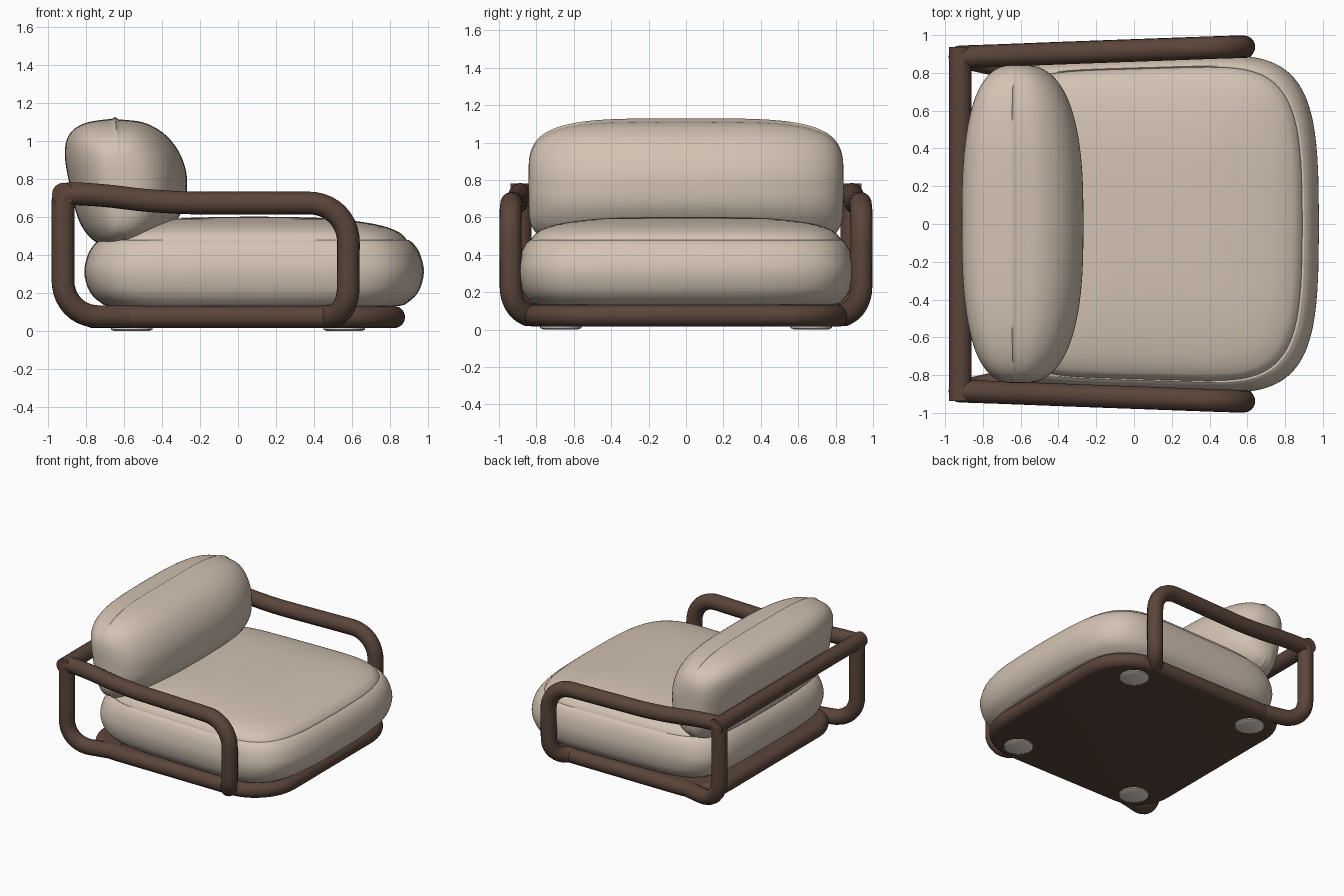
import bpy, bmesh, math
from mathutils import Vector

if "Cube" in bpy.data.objects:
    bpy.data.objects.remove(bpy.data.objects["Cube"])


def material(name, rgb):
    m = bpy.data.materials.new(name)
    m.diffuse_color = (*rgb, 1)
    m.use_nodes = True
    m.node_tree.nodes["Principled BSDF"].inputs["Base Color"].default_value = m.diffuse_color
    return m


FABRIC = material("beige fabric", (0.65, 0.545, 0.45))
WOOD = material("brown wood", (0.103, 0.059, 0.042))
PAD = material("pale foot pad", (1.0, 0.93, 0.86))


def finish(bm, name, mat, angle=50):
    bmesh.ops.recalc_face_normals(bm, faces=bm.faces)
    me = bpy.data.meshes.new(name)
    bm.to_mesh(me)
    bm.free()
    ob = bpy.data.objects.new(name, me)
    bpy.context.collection.objects.link(ob)
    me.materials.append(mat)
    bpy.ops.object.select_all(action='DESELECT')
    ob.select_set(True)
    bpy.context.view_layer.objects.active = ob
    bpy.ops.object.shade_smooth_by_angle(angle=math.radians(angle))
    return ob


def loft(name, rings, mat, angle=50):
    """Skin a stack of closed rings and cap both ends."""
    bm = bmesh.new()
    vs = [[bm.verts.new(p) for p in r] for r in rings]
    n = len(vs[0])
    for a, b in zip(vs, vs[1:]):
        for i in range(n):
            j = (i + 1) % n
            bm.faces.new((a[i], a[j], b[j], b[i]))
    bm.faces.new(vs[0])
    bm.faces.new(vs[-1])
    return finish(bm, name, mat, angle)


def spline(pts, steps):
    """Catmull-Rom curve through points."""
    pts = [Vector(p) for p in pts]
    n = len(pts)
    out = []
    for i in range(n - 1):
        a, b, c, d = (pts[max(0, min(n - 1, i + k))] for k in (-1, 0, 1, 2))
        for s in range(steps):
            t = s / steps
            out.append(0.5 * (2 * b + (c - a) * t + (2 * a - 5 * b + 4 * c - d) * t * t
                              + (3 * b - a - 3 * c + d) * t ** 3))
    out.append(pts[-1])
    return out


def fillet(pts):
    """Round the corners of a path; each point is (x, y, z, radius)."""
    out = []
    for i, p in enumerate(pts):
        c, r = Vector(p[:3]), p[3]
        if r == 0:
            out.append(c)
            continue
        a = c + (Vector(pts[i - 1][:3]) - c).normalized() * r
        b = c + (Vector(pts[i + 1][:3]) - c).normalized() * r
        for k in range(11):
            t = k / 10
            u, w, v = (1 - t) ** 2, 1.5 * t * (1 - t), t ** 2
            out.append((a * u + c * w + b * v) / (u + w + v))
    return out


def tube(name, pts, r):
    cu = bpy.data.curves.new(name, 'CURVE')
    cu.dimensions = '3D'
    cu.bevel_depth = r
    cu.bevel_resolution = 6
    cu.use_fill_caps = True
    path = fillet(pts)
    sp = cu.splines.new('POLY')
    sp.points.add(len(path) - 1)
    for q, p in zip(sp.points, path):
        q.co = (*p, 1)
    tmp = bpy.data.objects.new(name + "_path", cu)
    bpy.context.collection.objects.link(tmp)
    me = bpy.data.meshes.new_from_object(tmp.evaluated_get(bpy.context.evaluated_depsgraph_get()))
    bpy.data.objects.remove(tmp)
    bm = bmesh.new()
    bm.from_mesh(me)
    return finish(bm, name, WOOD)


# Seat cushion: superellipse outline with a bowed front, stacked in rings
def seat_ring(inset, z, n=120):
    kx = max(0.0, 1 - inset / 0.895)
    ky = max(0.0, 1 - inset * (0.7 + 0.3 * min(1, inset / 0.84)) / 0.885)
    ring = []
    for i in range(n):
        t = 2 * math.pi * i / n
        c, s = math.cos(t), math.sin(t)
        e = 2 / (4.8 if c > 0 else 5.5)
        v = math.copysign(abs(s) ** e, s)
        x = 0.085 + 0.895 * kx * math.copysign(abs(c) ** e, c)
        x -= 0.05 * kx * v * v * max(0, c)
        ring.append((x, 0.885 * ky * v * (1 + 0.035 * x), z))
    return ring


seat_profile = [(0.5, 0.125), (0.16, 0.13), (0.08, 0.155), (0.025, 0.215), (0.0, 0.31), (0.018, 0.4),
                (0.05, 0.455), (0.08, 0.48)]
dome_profile = [(0.088, 0.475), (0.1, 0.494), (0.135, 0.523), (0.22, 0.555), (0.36, 0.58),
                (0.55, 0.597), (0.84, 0.603)]
rings = [seat_ring(p.x, p.y) for prof in (seat_profile, dome_profile) for p in spline(prof, 4)]
loft("seat_cushion", rings, FABRIC, 80)

# Back cushion: plump side profile swept across y, narrowing at the ends
front_half = [(-0.632, 1.116), (-0.5, 1.1), (-0.395, 1.045), (-0.32, 0.96), (-0.278, 0.86), (-0.268, 0.76),
              (-0.285, 0.65), (-0.36, 0.545), (-0.47, 0.475), (-0.575, 0.446)]
rear_half = [(-0.6, 0.446), (-0.71, 0.45), (-0.79, 0.505), (-0.845, 0.6), (-0.885, 0.76),
             (-0.912, 0.92), (-0.893, 1.03), (-0.81, 1.095), (-0.66, 1.12)]
profile = spline(front_half, 5) + [Vector((-0.587, 0.438))] + spline(rear_half, 5) + [Vector((-0.647, 1.129))]
rings = []
for i in range(65):
    u = math.sin((i / 64 - 0.5) * math.pi) * 0.9999
    sx = (1 - abs(u) ** 2.7) ** (1 / 2.7)
    ring = []
    for p in profile:
        h = p.y - 0.78
        n = 4 if h > 0 else 5.5
        sz = (1 - abs(u) ** n) ** (1 / n)
        ring.append((-0.615 - 0.1 * h * sz + (p.x + 0.615 + 0.1 * h) * sx, 0.843 * u, 0.78 + h * sz))
    rings.append(ring)
loft("back_cushion", rings, FABRIC, 80)


# Base: thick plate with a half-round rim and large corner radii
def base_ring(inset, z):
    ring = []
    for sx, sy, a0 in ((1, 1, 0), (-1, 1, 90), (-1, -1, 180), (1, -1, 270)):
        r = 0.38 if sx > 0 else 0.3
        cx = 0.88 - r if sx > 0 else -0.82 + r
        for k in range(13):
            a = math.radians(a0 + 90 * k / 12)
            ring.append((cx + (r - inset) * math.cos(a), sy * (0.87 - r) + (r - inset) * math.sin(a), z))
    return ring


rim = [math.radians(-90 + 15 * k) for k in range(13)]
loft("base", [base_ring(0.058 * (1 - math.cos(a)), 0.074 + 0.058 * math.sin(a)) for a in rim], WOOD)

# Arms: one bent tube per side, from the base up, along and down to the rear
for s, side in ((1, "left"), (-1, "right")):
    tube(side + "_arm", [
        (0.45, 0.78 * s, 0.077, 0), (0.58, 0.935 * s, 0.077, 0.15), (0.583, 0.94 * s, 0.675, 0.21),
        (-0.38, 0.905 * s, 0.675, 0.18), (-0.76, 0.89 * s, 0.722, 0.12), (-0.922, 0.885 * s, 0.725, 0.04),
        (-0.922, 0.885 * s, 0.077, 0.19), (-0.5, 0.79 * s, 0.077, 0)], 0.06)

# Rear rail joining the arms
tube("back_rail", [(-0.92, -0.938, 0.722, 0), (-0.92, 0.938, 0.722, 0)], 0.06)

# Foot pads
for sx, fx in ((1, "front"), (-1, "rear")):
    for sy, fy in ((1, "left"), (-1, "right")):
        ring = lambda r, z: [(0.56 * sx + r * math.cos(math.tau * i / 32),
                              0.67 * sy + r * math.sin(math.tau * i / 32), z) for i in range(32)]
        loft(f"{fx}_{fy}_foot", [ring(0.09, 0), ring(0.11, 0.008), ring(0.11, 0.03)], PAD)
